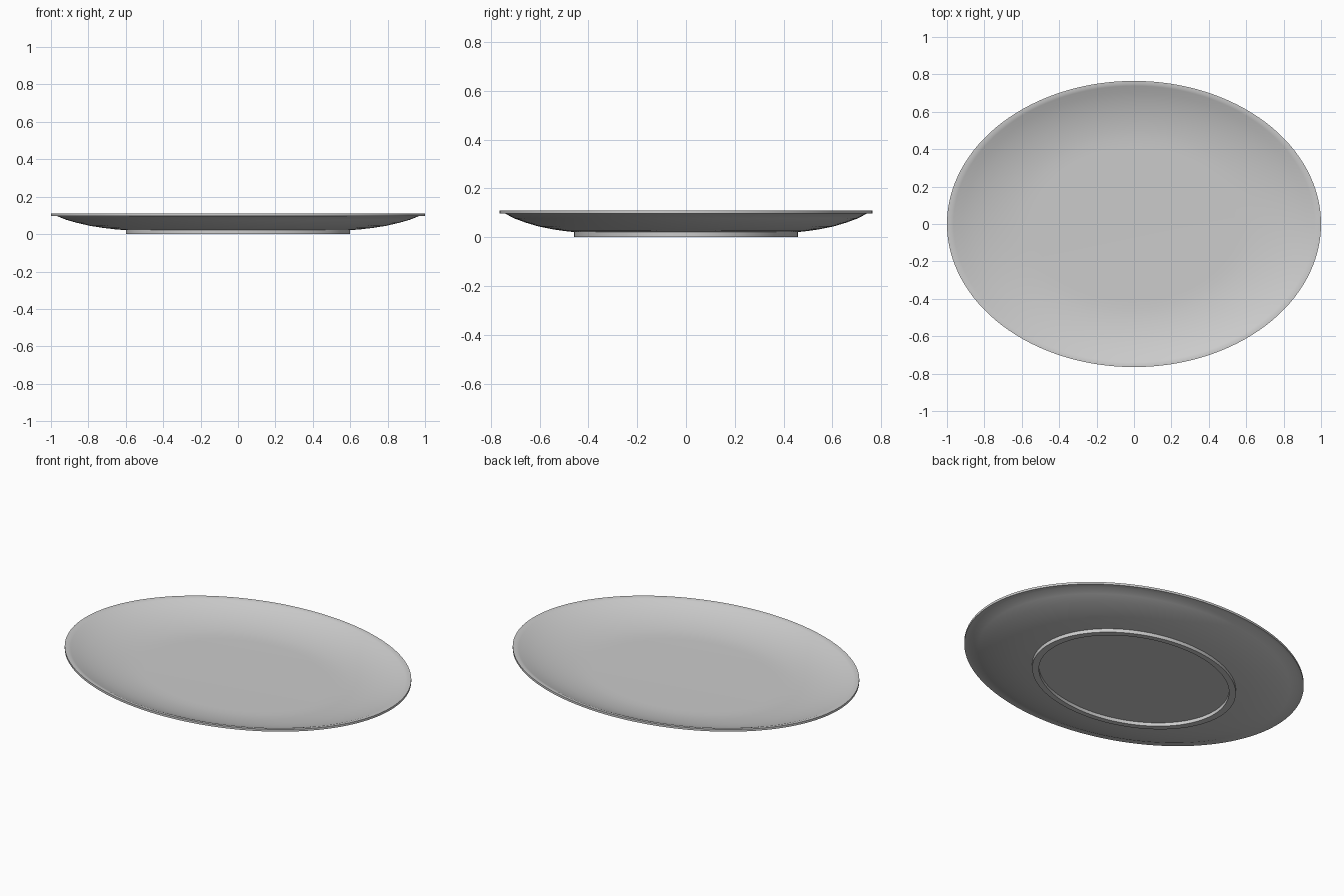
import bpy
import bmesh
from math import cos, sin, tau, radians

SIDES = 128
DEPTH_RATIO = 0.765

cube = bpy.data.objects.get("Cube")
if cube:
    bpy.data.objects.remove(cube, do_unlink=True)

glaze = bpy.data.materials.new("grey_glaze")
glaze.use_nodes = True
colour = (0.6, 0.6, 0.6, 1)
glaze.diffuse_color = colour
glaze.node_tree.nodes["Principled BSDF"].inputs["Base Color"].default_value = colour


def oval_lathe(name, profile):
    """Sweep a closed (radius, height) profile round an oval, capping both ends."""
    bm = bmesh.new()
    rings = []
    for r, z in profile:
        rings.append([bm.verts.new((r * cos(tau * i / SIDES),
                                    r * DEPTH_RATIO * sin(tau * i / SIDES), z))
                      for i in range(SIDES)])
    for low, high in zip(rings, rings[1:]):
        for i in range(SIDES):
            j = (i + 1) % SIDES
            bm.faces.new((low[i], low[j], high[j], high[i]))
    bm.faces.new(rings[0][::-1])
    bm.faces.new(rings[-1])
    bmesh.ops.recalc_face_normals(bm, faces=bm.faces)
    mesh = bpy.data.meshes.new(name)
    bm.to_mesh(mesh)
    bm.free()
    mesh.materials.append(glaze)
    obj = bpy.data.objects.new(name, mesh)
    bpy.context.collection.objects.link(obj)
    bpy.context.view_layer.objects.active = obj
    obj.select_set(True)
    bpy.ops.object.shade_smooth_by_angle(angle=radians(30))
    obj.select_set(False)
    return obj


# Recessed base, foot ring, curved underside, thin rim, then the dished top
base_and_foot = [(0.56, 0.02), (0.56, 0), (0.6, 0), (0.6, 0.021)]
underside = [(0.66, 0.026), (0.72, 0.033), (0.79, 0.044), (0.86, 0.06),
             (0.92, 0.077), (0.97, 0.097)]
rim = [(1, 0.097), (1, 0.11), (0.98, 0.11)]
dish = [(0.965, 0.105), (0.92, 0.089), (0.86, 0.072), (0.79, 0.056),
        (0.72, 0.045), (0.66, 0.038), (0.6, 0.034), (0.54, 0.033)]
oval_lathe("plate", base_and_foot + underside + rim + dish)
